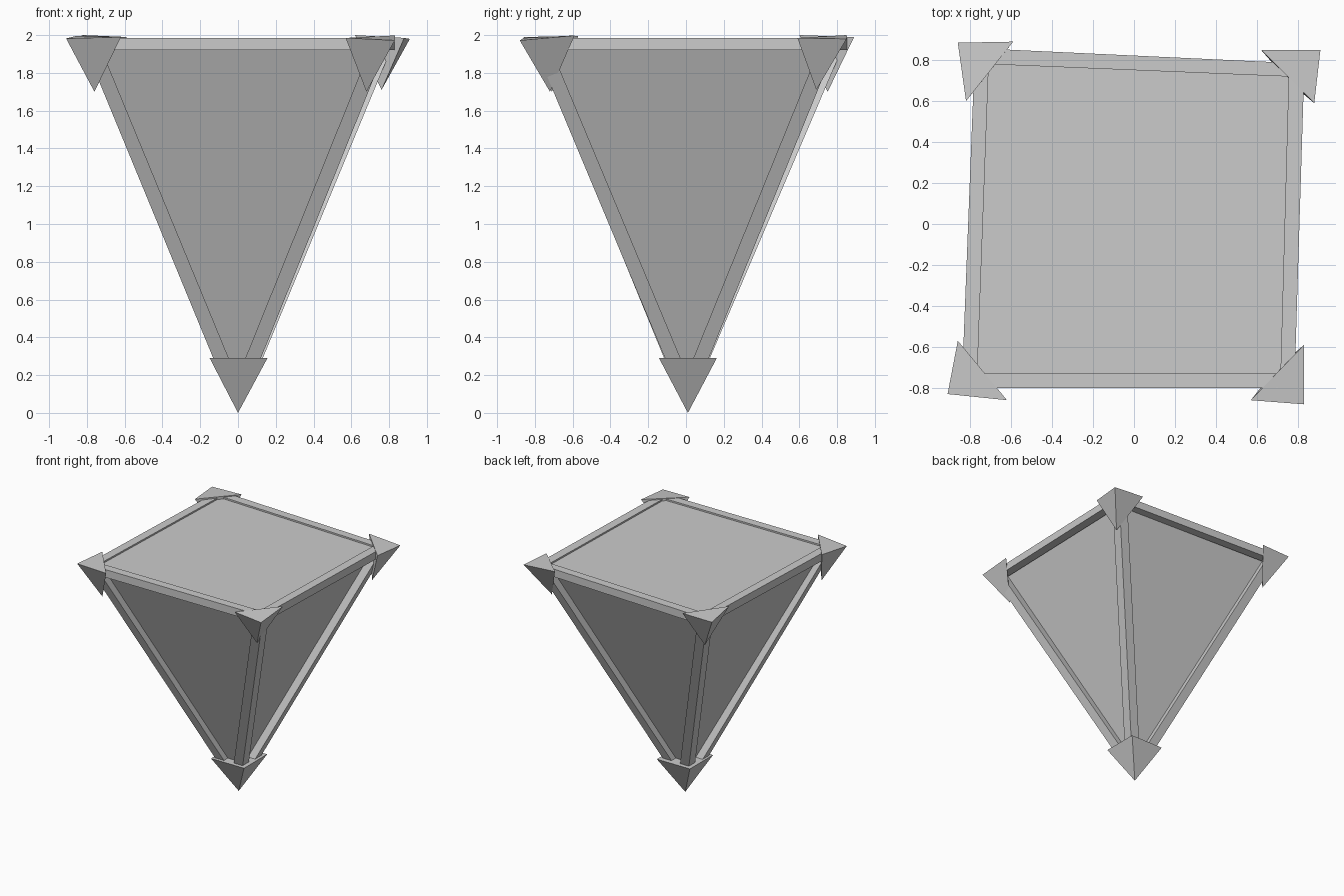
import bpy, bmesh

if "Cube" in bpy.data.objects:
    bpy.data.objects.remove(bpy.data.objects["Cube"])


def hull(name, points):
    """Flat-faced convex solid around a few points."""
    bm = bmesh.new()
    for p in points:
        bm.verts.new(p)
    res = bmesh.ops.convex_hull(bm, input=bm.verts)
    junk = {e for e in res["geom_interior"] if isinstance(e, bmesh.types.BMVert)}
    bmesh.ops.delete(bm, geom=list(junk), context='VERTS')
    bmesh.ops.dissolve_limit(bm, angle_limit=0.002, verts=bm.verts, edges=bm.edges)
    bmesh.ops.recalc_face_normals(bm, faces=bm.faces)
    me = bpy.data.meshes.new(name)
    bm.to_mesh(me)
    bm.free()
    ob = bpy.data.objects.new(name, me)
    bpy.context.collection.objects.link(ob)
    return ob


def square(x, y, z, r):
    return [(x + sx * r, y + sy * r, z) for sx in (-1, 1) for sy in (-1, 1)]


# Inverted pyramid body, slightly recessed behind the frame
core_top = [(-0.775, -0.74), (0.72, -0.75), (0.76, 0.735), (-0.72, 0.785)]
hull("core", [(x, y, 1.972) for x, y in core_top] + [(0, 0, 0.13)])

# Rim beams: inner and outer edge end points in plan
rims = {
    "front": [(-0.76, -0.73), (0.71, -0.73), (-0.76, -0.80), (0.70, -0.80)],
    "right": [(0.715, -0.73), (0.755, 0.72), (0.785, -0.73), (0.83, 0.72)],
    "back": [(-0.70, 0.78), (0.75, 0.72), (-0.70, 0.855), (0.75, 0.787)],
    "left": [(-0.765, -0.73), (-0.71, 0.76), (-0.838, -0.73), (-0.78, 0.76)],
}
for side, pts in rims.items():
    hull(side + "_rim", [(x, y, z) for x, y in pts for z in (1.92, 1.985)])

# Sloping edge bars: centre near the tip and at the rim
bars = {
    "front_left": ((-0.082, -0.067), (-0.775, -0.755)),
    "front_right": ((0.072, -0.062), (0.75, -0.765)),
    "back_right": ((0.082, 0.072), (0.78, 0.755)),
    "back_left": ((-0.067, 0.077), (-0.735, 0.795)),
}
for corner, (low, top) in bars.items():
    hull(corner + "_bar", square(*low, 0.27, 0.041) + square(*top, 1.95, 0.041))

# Tetrahedral corner caps: outer point, end along x, end along y, lower point
caps = {
    "front_left": [(-0.91, -0.83, 1.982), (-0.62, -0.86, 1.99),
                   (-0.86, -0.57, 1.995), (-0.76, -0.71, 1.70)],
    "front_right": [(0.83, -0.88, 1.972), (0.57, -0.86, 1.985),
                    (0.83, -0.59, 1.998), (0.68, -0.72, 1.70)],
    "back_right": [(0.91, 0.85, 1.98), (0.62, 0.85, 2.0),
                   (0.88, 0.59, 1.985), (0.76, 0.69, 1.71)],
    "back_left": [(-0.86, 0.885, 1.985), (-0.59, 0.89, 1.99),
                  (-0.82, 0.60, 2.0), (-0.70, 0.75, 1.70)],
}
for corner, pts in caps.items():
    hull(corner + "_cap", pts)

# Four-sided cap on the bottom tip
hull("tip_cap", square(0.003, 0.01, 0.29, 0.153) + [(0, 0.01, 0)])
